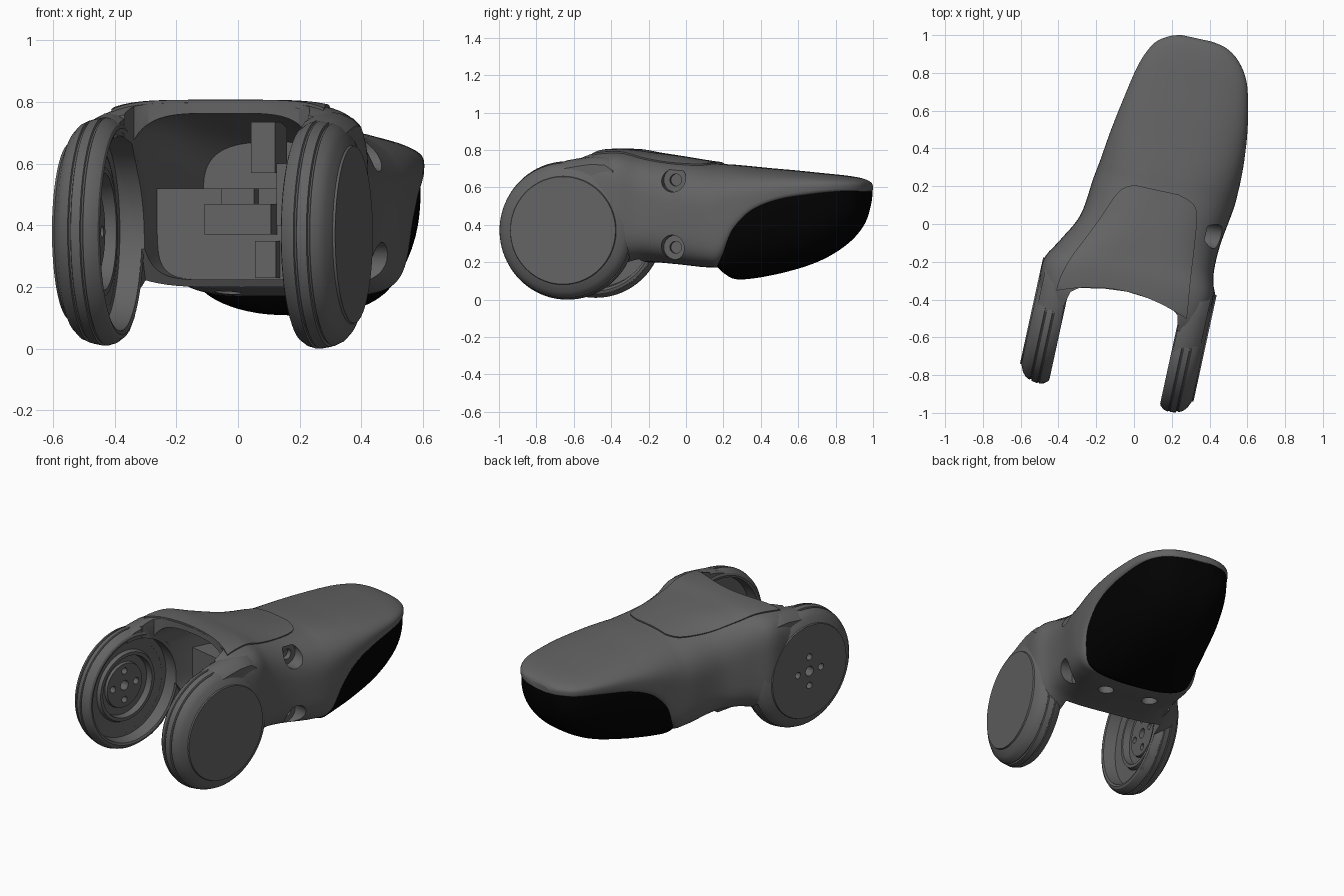
import bpy, bmesh, math
from mathutils import Matrix

if "Cube" in bpy.data.objects:
    bpy.data.objects.remove(bpy.data.objects["Cube"])

# Everything is built in a local frame: x across, y along the foot, hinge axis on y = 0
FRAME = Matrix.Translation((-0.083, -0.558, 0)) @ Matrix.Rotation(math.radians(-12.3), 4, 'Z')
HINGE_Z = 0.37


def skin(name, rings, loop=True, caps=True):
    """Quads between successive rings; closed rings get end caps."""
    bm = bmesh.new()
    rows = [[bm.verts.new(p) for p in r] for r in rings]
    n = len(rows[0])
    for a, b in zip(rows, rows[1:]):
        for i in range(n if loop else n - 1):
            j = (i + 1) % n
            bm.faces.new((a[i], a[j], b[j], b[i]))
    if loop and caps:
        bm.faces.new(rows[0])
        bm.faces.new(rows[-1])
    bmesh.ops.remove_doubles(bm, verts=bm.verts, dist=1e-6)
    bmesh.ops.recalc_face_normals(bm, faces=bm.faces)
    me = bpy.data.meshes.new(name)
    bm.to_mesh(me)
    bm.free()
    ob = bpy.data.objects.new(name, me)
    bpy.context.collection.objects.link(ob)
    ob.matrix_basis = FRAME
    return ob


def resample(stations, steps=6):
    """Catmull-Rom through the stations."""
    s = [stations[0]] + stations + [stations[-1]]
    out = []
    for p0, p1, p2, p3 in zip(s, s[1:], s[2:], s[3:]):
        for k in range(steps):
            t = k / steps
            out.append([0.5 * (2*b + (c - a)*t + (2*a - 5*b + 4*c - d)*t*t + (3*b - a - 3*c + d)*t**3)
                        for a, b, c, d in zip(p0, p1, p2, p3)])
    return out + [list(stations[-1])]


def section(st, n=72):
    """Superellipse ring: y, left, right, top, widest z, bottom, top/bottom squareness."""
    y, l, r, zt, zs, zb, et, eb = st
    pts = []
    for k in range(n):
        a = 2 * math.pi * k / n
        c, s = math.cos(a), math.sin(a)
        e, h = (et, zt - zs) if s >= 0 else (eb, zs - zb)
        pts.append(((l + r)/2 + (r - l)/2 * math.copysign(abs(c)**(2/e), c), y,
                    zs + h * math.copysign(abs(s)**(2/e), s)))
    return pts


def loft(name, stations):
    return skin(name, [section(s) for s in resample(stations)])


def lathe(name, profile, side=1, y=0, z=HINGE_Z, n=96, caps=True):
    """Revolve (x, radius) points about an axis parallel to x."""
    return skin(name, [[(side * x, y + r * math.cos(2*math.pi*k/n), z + r * math.sin(2*math.pi*k/n))
                        for k in range(n)] for x, r in profile], caps=caps)


def box(name, x0, x1, y0, y1, z0, z1):
    return skin(name, [[(x0, y0, z), (x1, y0, z), (x1, y1, z), (x0, y1, z)] for z in (z0, z1)])


def apply_mod(ob, mod):
    bpy.context.view_layer.update()
    bpy.context.view_layer.objects.active = ob
    bpy.ops.object.modifier_apply(modifier=mod.name)


def cut(ob, cutter):
    m = ob.modifiers.new("cut", 'BOOLEAN')
    m.operation, m.solver, m.object = 'DIFFERENCE', 'EXACT', cutter
    apply_mod(ob, m)
    bpy.data.objects.remove(cutter)


def cut_hinge_bore(ob):
    cut(ob, lathe("cutter", [(-0.5, 0.28), (-0.376, 0.28), (-0.375, 0.32),
                             (0.375, 0.32), (0.376, 0.28), (0.5, 0.28)]))


# Foot shell
body_st = [
    (0.06, -0.45, 0.44, 0.772, 0.45, 0.25, 4.5, 4),
    (0.15, -0.462, 0.452, 0.795, 0.48, 0.20, 4.8, 4),
    (0.28, -0.465, 0.455, 0.797, 0.48, 0.185, 4.8, 4.5),
    (0.40, -0.40, 0.43, 0.78, 0.48, 0.20, 3.6, 4),
    (0.55, -0.325, 0.432, 0.76, 0.46, 0.19, 2.8, 4),
    (0.75, -0.30, 0.46, 0.73, 0.46, 0.172, 2.6, 5),
    (0.85, -0.285, 0.465, 0.722, 0.49, 0.19, 2.6, 6),
    (0.93, -0.275, 0.465, 0.715, 0.52, 0.34, 2.6, 6),
    (1.03, -0.262, 0.46, 0.705, 0.55, 0.455, 2.6, 6),
    (1.18, -0.237, 0.443, 0.692, 0.58, 0.52, 2.6, 5),
    (1.35, -0.205, 0.408, 0.675, 0.60, 0.545, 2.6, 4),
    (1.45, -0.175, 0.372, 0.665, 0.605, 0.56, 2.6, 4),
    (1.53, -0.13, 0.312, 0.652, 0.605, 0.567, 2.6, 4),
    (1.577, -0.06, 0.24, 0.635, 0.605, 0.573, 2.6, 4),
    (1.594, 0.0, 0.16, 0.615, 0.60, 0.58, 2.6, 4),
]
body = loft("foot_shell", body_st)

# Fork opening seen from above, slanted lower lip, inner cavity, hinge bore
plan = [(-0.305, -0.6), (-0.305, 0.08), (-0.29, 0.14), (-0.25, 0.17), (-0.12, 0.195), (0, 0.205),
        (0.12, 0.195), (0.25, 0.17), (0.29, 0.14), (0.305, 0.08), (0.305, -0.6)]
cut(body, skin("cutter", [[(x, y, z) for x, y in plan] for z in (-0.2, 1)]))
lip = [(0.0, -0.1), (0.0, 0.6), (0.18, 0.6), (0.30, 0.35), (0.42, 0.15), (0.42, -0.1)]
cut(body, skin("cutter", [[(x, y, z) for y, z in lip] for x in (-0.304, 0.304)]))
cut(body, loft("cutter", [(-0.3, -0.303, 0.303, 0.762, 0.5, 0.225, 4, 6),
                          (0.25, -0.303, 0.303, 0.762, 0.5, 0.225, 4, 6),
                          (0.55, -0.25, 0.28, 0.715, 0.5, 0.23, 4, 6),
                          (0.78, -0.2, 0.28, 0.67, 0.5, 0.30, 3, 4)]))
cut_hinge_bore(body)

# Screw recesses on the right flank and under the foot
for z in (0.64, 0.28):
    for x, r in ((0.345, 0.065), (0.315, 0.032)):
        cut(body, lathe("cutter", [(x, r), (0.6, r)], y=0.59, z=z, n=40))
ring = [(0.045 * math.cos(k * math.pi / 16), 0.045 * math.sin(k * math.pi / 16)) for k in range(32)]
for cx in (-0.09, 0.19):
    cut(body, skin("cutter", [[(cx + x, 0.65 + y, z) for x, y in ring] for z in (0.05, 0.27)]))

# Fairings that carry the shell into the hinge discs
neck = [(-0.06, 0.725), (0.0, 0.745), (0.07, 0.757), (0.15, 0.768), (0.24, 0.765), (0.29, 0.73), (0.315, 0.62),
        (0.325, 0.45), (0.325, 0.24), (0.30, 0.175), (0.22, 0.09), (0.14, 0.045), (0.0, 0.03), (0.0, 0.4)]
for name, s in (("left_fork_fairing", -1), ("right_fork_fairing", 1)):
    ob = skin(name, [[(s * x, 0.1 + (y - 0.1) * f, 0.42 + (z - 0.42) * f) for y, z in neck]
                     for x, f in ((0.306, 0.97), (0.325, 1), (0.36, 1), (0.39, 0.985), (0.42, 0.94), (0.445, 0.87))])
    cut_hinge_bore(ob)

# Raised top panel following the shell
samples = resample(body_st)
edges = resample([(0.10, -0.365, 0.345), (0.2, -0.36, 0.335), (0.32, -0.325, 0.32), (0.52, -0.235, 0.30),
                  (0.67, -0.175, 0.28), (0.735, -0.135, 0.245), (0.765, -0.08, 0.16)])


def lookup(table, y):
    for a, b in zip(table, table[1:]):
        if a[0] <= y <= b[0]:
            f = (y - a[0]) / (b[0] - a[0])
            return [p + (q - p) * f for p, q in zip(a, b)]
    return table[-1]


def top_z(x, y):
    _, l, r, zt, zs, _, e, _ = lookup(samples, y)
    t = min(abs((x - (l + r)/2) / ((r - l)/2)), 0.999)
    return zs + (zt - zs) * (1 - t**e)**(1/e)


grid = []
for i in range(41):
    row = []
    for k in range(37):
        t = k / 18 - 1
        y0 = 0.205 - 0.075 * t * t
        y = y0 + (0.765 - y0) * i / 40
        _, l, r = lookup(edges, y)
        x = (l + r)/2 + (r - l)/2 * t
        row.append((x, y, top_z(x, y) + 0.009))
    grid.append(row)
panel = skin("top_panel", grid, loop=False)
m = panel.modifiers.new("thick", 'SOLIDIFY')
m.thickness, m.offset = 0.022, -1 if panel.data.polygons[0].normal.z > 0 else 1
apply_mod(panel, m)

# Black sole pad under the toe
sole = loft("sole_pad", [
    (0.79, -0.20, 0.36, 0.30, 0.25, 0.18, 4, 3),
    (0.84, -0.25, 0.425, 0.40, 0.30, 0.13, 4, 3),
    (0.90, -0.268, 0.453, 0.50, 0.42, 0.108, 4, 2.7),
    (1.10, -0.243, 0.443, 0.56, 0.50, 0.14, 4, 2.6),
    (1.30, -0.208, 0.408, 0.59, 0.54, 0.20, 4, 2.6),
    (1.45, -0.168, 0.362, 0.60, 0.56, 0.285, 4, 2.5),
    (1.54, -0.115, 0.293, 0.60, 0.57, 0.38, 4, 2.5),
    (1.58, -0.04, 0.21, 0.60, 0.57, 0.48, 4, 2.5),
    (1.591, 0.0, 0.14, 0.60, 0.58, 0.55, 4, 2.5)])

# Hinge discs: barrel rim with seam grooves, recessed inner hub
disc = [(0.47, 0.15), (0.47, 0.287), (0.462, 0.29), (0.445, 0.328), (0.425, 0.35), (0.402, 0.361), (0.399, 0.355),
        (0.394, 0.355), (0.391, 0.364), (0.36, 0.37), (0.357, 0.364), (0.352, 0.364), (0.349, 0.37),
        (0.325, 0.363), (0.305, 0.348), (0.30, 0.335), (0.305, 0.322), (0.375, 0.312), (0.38, 0.22),
        (0.36, 0.21), (0.36, 0.19), (0.40, 0.185), (0.40, 0.14), (0.385, 0.135), (0.385, 0.03)]
for name, side, z, depth in (("left_hinge_disc", -1, HINGE_Z + 0.01, 0.6), ("right_hinge_disc", 1, HINGE_Z, 0.43)):
    if side < 0:    # bored right through
        ob = lathe(name, [(0.385, 0.03), (0.47, 0.03)] + disc, side, z=z, caps=False)
    else:           # plain outer face, blind hole inside
        ob = lathe(name, disc + [(0.43, 0.03)], side, z=z)
    for a in range(4):
        y, dz = 0.09 * math.cos(a * math.pi/2), 0.09 * math.sin(a * math.pi/2)
        cut(ob, lathe("cutter", [(0.3, 0.02), (depth, 0.02)], side, y, z + dz, 24))

# Mounting blocks inside the fork
box("inner_wall", -0.28, 0.28, 0.43, 0.54, 0.225, 0.52)
box("mount_block", -0.10, 0.12, 0.34, 0.45, 0.37, 0.47)
box("mount_step", -0.05, 0.06, 0.36, 0.45, 0.46, 0.52)
box("upper_post", 0.05, 0.13, 0.36, 0.54, 0.57, 0.735)
box("lower_post", 0.06, 0.13, 0.37, 0.45, 0.23, 0.35)
box("side_bracket", 0.13, 0.22, 0.38, 0.50, 0.40, 0.60)

# Dark grey casing, black rubber sole, smooth shading with crisp edges
grey, black = bpy.data.materials.new("dark_grey"), bpy.data.materials.new("black_rubber")
grey.diffuse_color, black.diffuse_color = (0.125, 0.125, 0.125, 1), (0.0005, 0.0005, 0.0005, 1)
for ob in bpy.context.scene.objects:
    ob.data.materials.clear()
    ob.data.materials.append(black if ob == sole else grey)
    ob.select_set(True)
bpy.context.view_layer.objects.active = body
bpy.ops.object.shade_smooth_by_angle(angle=math.radians(32))

for m in bpy.data.materials:
    if m.users and not m.is_grease_pencil:
        m.use_nodes = True
        m.node_tree.nodes["Principled BSDF"].inputs["Base Color"].default_value = m.diffuse_color
